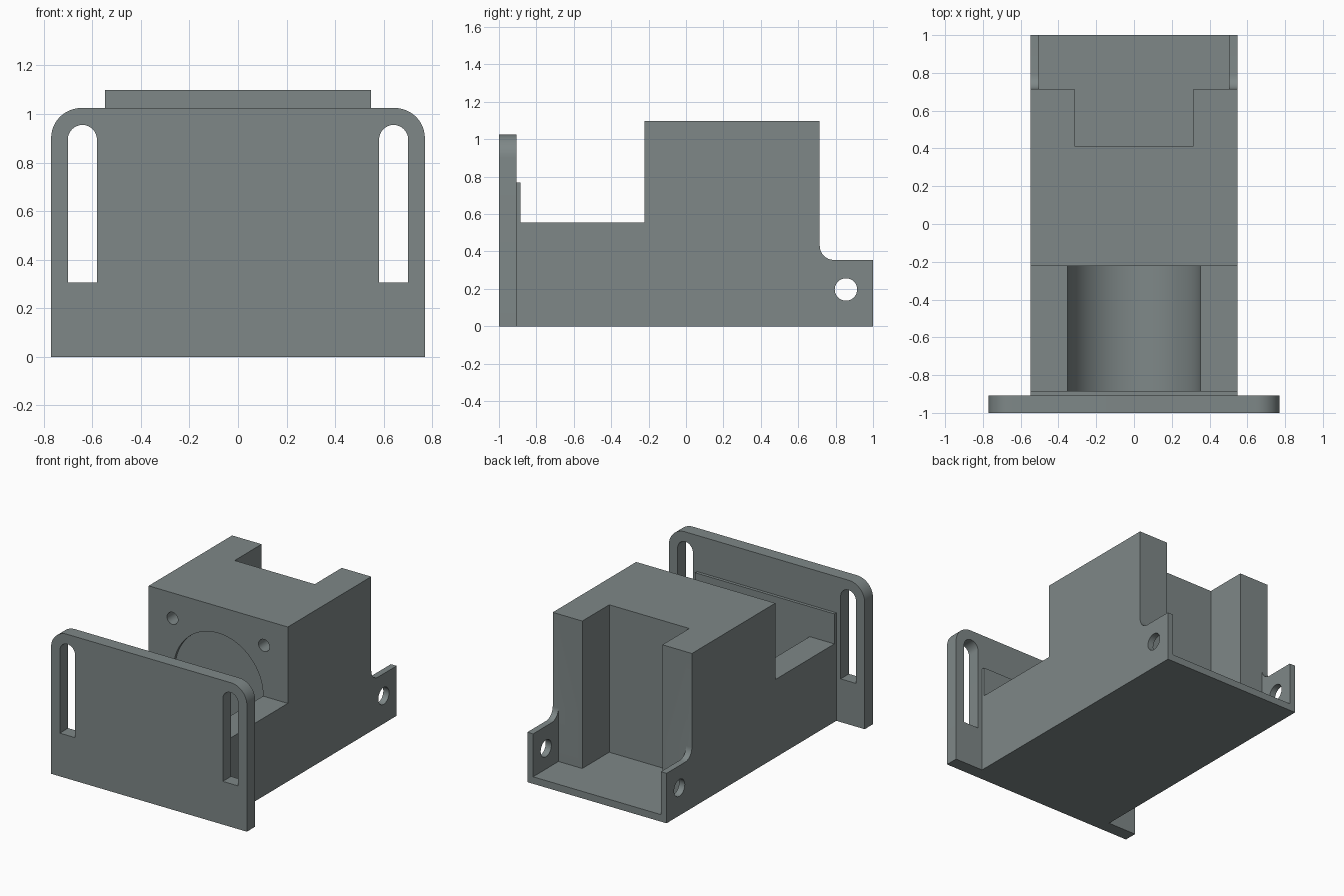
import bpy, bmesh, math
from mathutils import Vector

if "Cube" in bpy.data.objects:
    bpy.data.objects.remove(bpy.data.objects["Cube"])

grey = bpy.data.materials.new("slate grey")
grey.diffuse_color = (0.21, 0.245, 0.245, 1)
grey.use_nodes = True
grey.node_tree.nodes["Principled BSDF"].inputs["Base Color"].default_value = grey.diffuse_color


def arc(cx, cy, r, a0, a1, n=12):
    """Points on an arc, angles in degrees."""
    return [(cx + r * math.cos(math.radians(a0 + (a1 - a0) * i / n)),
             cy + r * math.sin(math.radians(a0 + (a1 - a0) * i / n)))
            for i in range(n + 1)]


def prism(name, profile, axis, lo, hi):
    """Extrude a 2D profile along x (profile is y,z) or y (profile is x,z)."""
    bm = bmesh.new()
    place = (lambda p: (lo, p[0], p[1])) if axis == 'x' else (lambda p: (p[0], lo, p[1]))
    face = bm.faces.new([bm.verts.new(place(p)) for p in profile])
    ext = bmesh.ops.extrude_face_region(bm, geom=[face])
    step = Vector((hi - lo, 0, 0)) if axis == 'x' else Vector((0, hi - lo, 0))
    bmesh.ops.translate(bm, vec=step,
                        verts=[v for v in ext['geom'] if isinstance(v, bmesh.types.BMVert)])
    bmesh.ops.recalc_face_normals(bm, faces=bm.faces)
    mesh = bpy.data.meshes.new(name)
    bm.to_mesh(mesh)
    bm.free()
    mesh.materials.append(grey)
    ob = bpy.data.objects.new(name, mesh)
    bpy.context.collection.objects.link(ob)
    return ob


def rect(a0, a1, b0, b1):
    return [(a0, b0), (a1, b0), (a1, b1), (a0, b1)]


def circle(cx, cy, r, n=32):
    return arc(cx, cy, r, 0, 360, n)[:-1]


def combine(target, tool, operation='DIFFERENCE'):
    """Apply a boolean and remove the tool."""
    mod = target.modifiers.new("cut", 'BOOLEAN')
    mod.operation, mod.solver, mod.object = operation, 'EXACT', tool
    bpy.context.view_layer.objects.active = target
    bpy.ops.object.modifier_apply(modifier=mod.name)
    bpy.data.objects.remove(tool)


# Body: stepped side profile with a low front lip and a filleted rear step
W = 0.547
profile = [(-0.95, 0), (1, 0), (1, 0.355)]
profile += arc(0.79, 0.43, 0.075, 270, 180, 8)
profile += [(0.715, 1.098), (-0.222, 1.098), (-0.222, 0.555),
            (-0.885, 0.555), (-0.885, 0.768), (-0.95, 0.768)]
body = prism("motor_housing", profile, 'x', -W, W)

# Round motor trough, running slightly into the block as a shallow recess
combine(body, prism("trough", circle(0, 0.555, 0.353, 64), 'y', -0.885, -0.202))

# Rear pocket and wider rear bay between thin side walls
combine(body, prism("pocket", rect(-0.315, 0.315, 0.05, 1.3), 'y', 0.412, 0.85))
combine(body, prism("bay", rect(-0.502, 0.502, 0.05, 1.3), 'y', 0.715, 1.1))

# Cross hole through both rear walls
combine(body, prism("pin_hole", circle(0.855, 0.197, 0.06), 'x', -0.7, 0.7))

# Blind screw holes in the block's front face
for s in (-1, 1):
    combine(body, prism("screw_hole", circle(s * 0.36, 0.917, 0.043, 24), 'y', -0.3, -0.08))

# Mounting plate with rounded top corners
P, R, T = 0.77, 0.125, 1.025
plate = prism("mounting_plate",
              [(-P, 0), (P, 0)] + arc(P - R, T - R, R, 0, 90) + arc(R - P, T - R, R, 90, 180),
              'y', -1, -0.907)

# Vertical slots with round tops
for s in (-1, 1):
    slot = [(s * 0.641 - 0.06, 0.307), (s * 0.641 + 0.06, 0.307)]
    slot += arc(s * 0.641, 0.895, 0.06, 0, 180, 16)
    combine(plate, prism("slot", slot, 'y', -1.1, -0.8))

# Fuse the plate to the housing and keep the hard edges sharp
combine(body, plate, 'UNION')
body.name = "motor_mount"
bpy.ops.object.select_all(action='DESELECT')
body.select_set(True)
bpy.context.view_layer.objects.active = body
bpy.ops.object.shade_smooth_by_angle(angle=math.radians(30))
